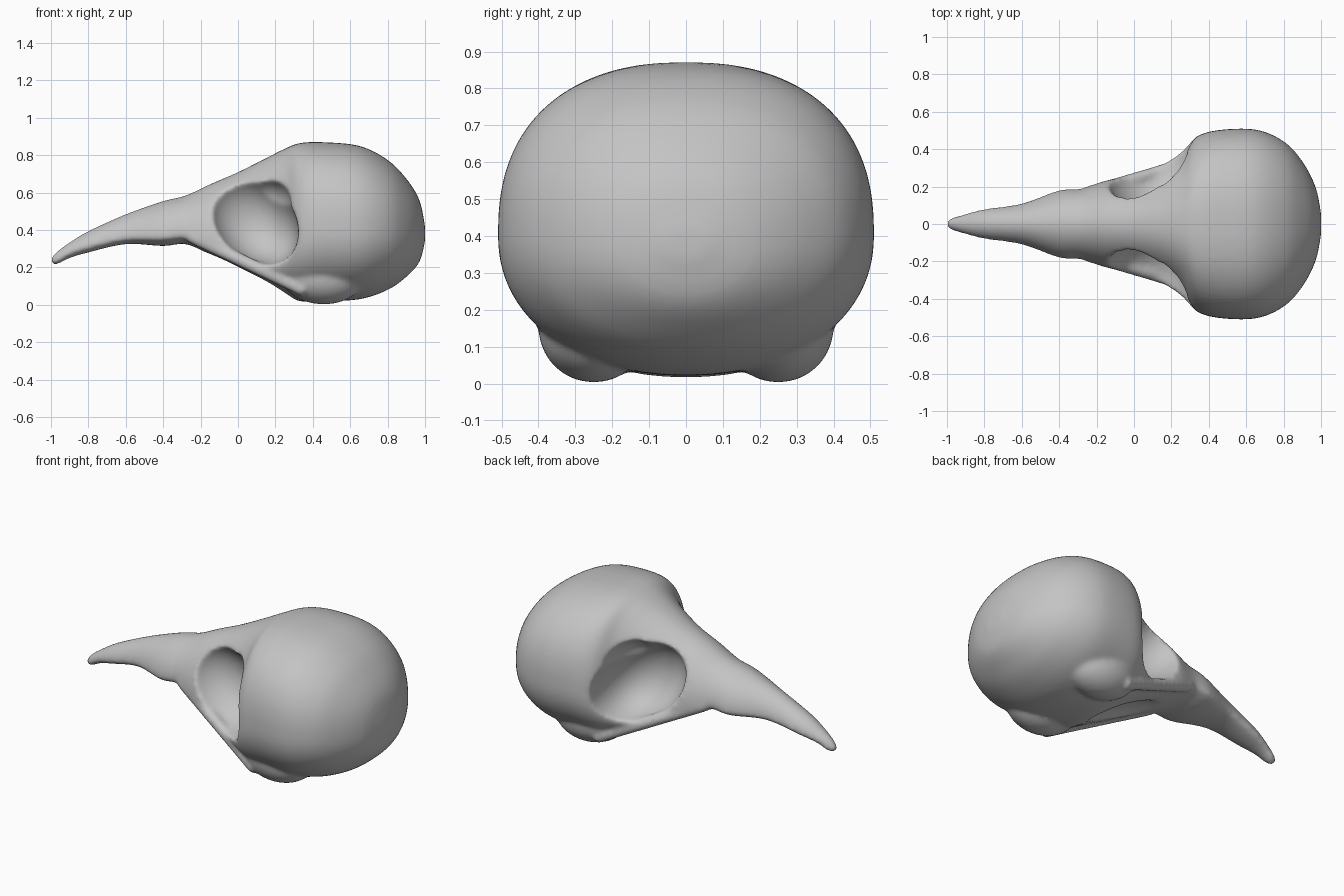
import bpy
import bmesh
from math import cos, sin, pi, copysign
from mathutils import Matrix, Vector

default = bpy.data.objects.get("Cube")
if default:
    bpy.data.objects.remove(default, do_unlink=True)

# Bone material
bone = bpy.data.materials.new("grey bone")
bone.use_nodes = True
bone_colour = (0.55, 0.55, 0.55, 1)
bone.diffuse_color = bone_colour
bone.node_tree.nodes["Principled BSDF"].inputs["Base Color"].default_value = bone_colour

# Skull stations from beak tip to nape: x, underside, widest height, top, half width
STATIONS = [
    (-1, .225, .235, .25, .015),
    (-.97, .215, .24, .285, .035),
    (-.9, .25, .28, .335, .055),
    (-.8, .28, .31, .395, .08),
    (-.6, .325, .355, .485, .11),
    (-.4, .315, .36, .555, .18),
    (-.28, .325, .37, .585, .19),
    (-.15, .27, .33, .645, .232),
    (0, .195, .26, .71, .262),
    (.15, .12, .21, .785, .32),
    (.25, .06, .25, .835, .385),
    (.33, .02, .36, .865, .465),
    (.45, .02, .4, .87, .502),
    (.65, .03, .4, .85, .505),
    (.8, .08, .4, .775, .442),
    (.9, .15, .39, .675, .335),
    (.97, .23, .38, .56, .2),
    (1, .34, .38, .42, .06),
]
SIDES, STEPS = 64, 6


def signed_power(value, exponent):
    return copysign(abs(value) ** exponent, value)


def blend(a, b, c, d, t):
    """Smooth curve between b and c."""
    return b + t / 2 * (c - a + t * (2 * a - 5 * b + 4 * c - d + t * (3 * (b - c) + d - a)))


def smooth_stations():
    last = len(STATIONS) - 1
    for i in range(last):
        group = [STATIONS[min(max(i + k, 0), last)] for k in (-1, 0, 1, 2)]
        for step in range(STEPS):
            yield [blend(*values, step / STEPS) for values in zip(*group)]
    yield STATIONS[last]


def make_object(name, bm):
    bmesh.ops.recalc_face_normals(bm, faces=bm.faces)
    mesh = bpy.data.meshes.new(name)
    bm.to_mesh(mesh)
    bm.free()
    mesh.materials.append(bone)
    obj = bpy.data.objects.new(name, mesh)
    bpy.context.collection.objects.link(obj)
    return obj


def make_skull():
    bm = bmesh.new()
    rings = []
    for x, bottom, middle, top, width in smooth_stations():
        # Beak and nape are oval, the braincase roof is boxier than its underside
        cranial = min(max((x + .2) / .5, 0), 1) - max(x - .6, 0)
        ring = []
        for i in range(SIDES):
            angle = 2 * pi * i / SIDES
            upper = sin(angle) > 0
            height = top - middle if upper else middle - bottom
            power = 2 / (1.9 + (.5 if upper else .25) * cranial)
            y = width * signed_power(cos(angle), power)
            z = middle + height * signed_power(sin(angle), power)
            ring.append(bm.verts.new((x, y, z)))
        rings.append(ring)
    for a, b in zip(rings, rings[1:]):
        for i in range(SIDES):
            j = (i + 1) % SIDES
            bm.faces.new((a[i], a[j], b[j], b[i]))
    bm.faces.new(rings[0])
    bm.faces.new(rings[-1])
    return make_object("skull", bm)


def make_blob(name, centre, radii, tilt=0, squareness=1):
    """Ellipsoid; low squareness makes it drum-like along y."""
    bm = bmesh.new()
    bmesh.ops.create_uvsphere(bm, u_segments=40, v_segments=24, radius=1)
    turn = Matrix.Rotation(tilt, 3, "Y")
    for v in bm.verts:
        y = signed_power(v.co.y, squareness)
        shaped = Vector((v.co.x * radii[0], y * radii[1], v.co.z * radii[2]))
        v.co = turn @ shaped + Vector(centre)
    return make_object(name, bm)


def make_bar(name, start, end, radius):
    start, end = Vector(start), Vector(end)
    span = end - start
    place = Matrix.Translation((start + end) / 2) @ span.to_track_quat("Z", "Y").to_matrix().to_4x4()
    bm = bmesh.new()
    bmesh.ops.create_cone(bm, cap_ends=True, segments=20, radius1=radius,
                          radius2=radius, depth=span.length, matrix=place)
    return make_object(name, bm)


def combine(target, helper, operation):
    mod = target.modifiers.new(helper.name, "BOOLEAN")
    mod.object = helper
    mod.operation = operation
    mod.solver = "EXACT"
    helper.hide_render = True
    bpy.context.view_layer.objects.active = target
    bpy.ops.object.modifier_apply(modifier=mod.name)
    bpy.data.objects.remove(helper, do_unlink=True)


skull = make_skull()

for side, label in ((1, "left"), (-1, "right")):
    # Jaw joint swelling under the braincase
    knob = make_blob(label + "_jaw_knob", (.45, side * .25, .15), (.22, .15, .147), tilt=.05)
    combine(skull, knob, "UNION")
    # Deep eye sockets leaving a thin wall between them
    socket = make_blob(label + "_eye_socket", (.075, side * .5, .462),
                       (.212, .43, .285), tilt=-.75, squareness=.55)
    combine(skull, socket, "DIFFERENCE")
    # Raised rear arch of the socket under the brow
    arch = make_blob(label + "_brow_arch", (.14, side * .5, .55), (.145, .37, .145), squareness=.55)
    combine(skull, arch, "DIFFERENCE")
    # Cheek bar below the socket, from beak base to jaw joint
    bar = make_bar(label + "_cheek_bar", (-.25, side * .165, .365), (.36, side * .345, .075), .036)
    combine(skull, bar, "UNION")

# Hollow of the palate
palate = make_blob("palate_hollow", (.02, 0, .13), (.3, .15, .09), tilt=.42)
combine(skull, palate, "DIFFERENCE")

# Even out the surface and soften the rims
remesh = skull.modifiers.new("even_surface", "REMESH")
remesh.mode = "VOXEL"
remesh.voxel_size = .012
remesh.use_smooth_shade = True
soften = skull.modifiers.new("soft_rims", "SMOOTH")
soften.factor = .5
soften.iterations = 12

bpy.ops.object.select_all(action="DESELECT")
skull.select_set(True)
bpy.context.view_layer.objects.active = skull
for mod in list(skull.modifiers):
    bpy.ops.object.modifier_apply(modifier=mod.name)
bpy.ops.object.shade_smooth()
